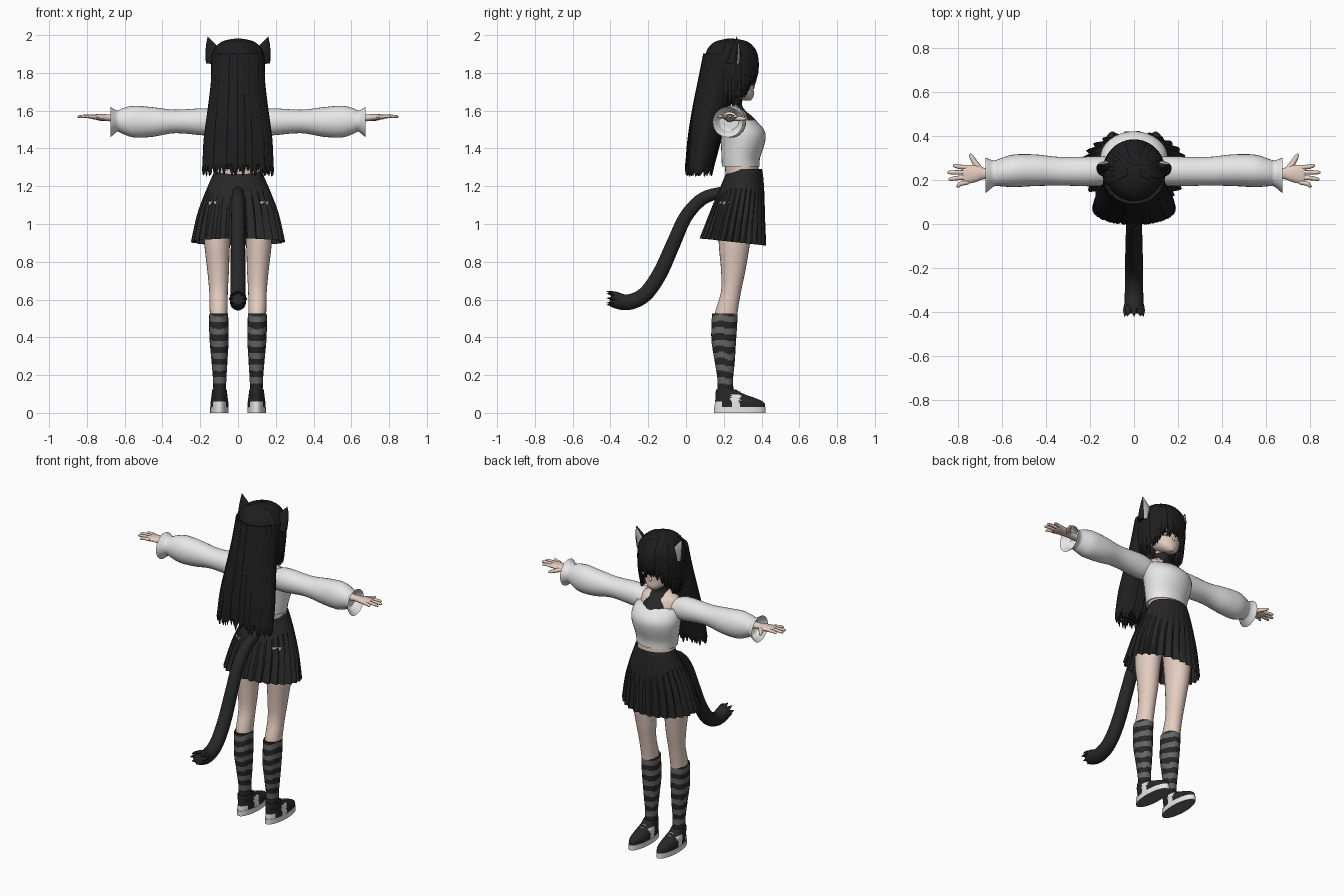
import bpy, bmesh, math, random
from mathutils import Vector

random.seed(4)
cube = bpy.data.objects.get("Cube")
if cube:
    bpy.data.objects.remove(cube)

X, Y, Z = Vector((1, 0, 0)), Vector((0, 1, 0)), Vector((0, 0, 1))


def material(name, r, g, b):
    m = bpy.data.materials.new(name)
    m.use_nodes = True
    m.diffuse_color = (r, g, b, 1)
    m.node_tree.nodes["Principled BSDF"].inputs["Base Color"].default_value = (r, g, b, 1)
    return m


HAIR = material("hair black", .013, .013, .014)
CLOTH = material("charcoal", .02, .02, .021)
SKIN = material("skin", .78, .61, .53)
WHITE = material("knit white", .8, .8, .8)
GREY = material("stripe grey", .13, .13, .13)
FUR = material("ear fur grey", .42, .40, .40)
LIP = material("lip pink", .55, .25, .23)


def smooth(rows, steps):
    """Catmull-Rom interpolation of equal-length number rows."""
    out = []
    for i in range(len(rows) - 1):
        quad = [rows[max(i - 1, 0)], rows[i], rows[i + 1], rows[min(i + 2, len(rows) - 1)]]
        for k in range(steps):
            t = k / steps
            out.append([b + t * (c - a + t * (2 * a - 5 * b + 4 * c - d + t * (3 * (b - c) + d - a))) / 2
                        for a, b, c, d in zip(*quad)])
    return out + [list(rows[-1])]


def bridge(bm, rings, caps=True):
    vs = [[bm.verts.new(p) for p in ring] for ring in rings]
    n = len(vs[0])
    for low, high in zip(vs, vs[1:]):
        for i in range(n):
            j = (i + 1) % n
            bm.faces.new((low[i], low[j], high[j], high[i]))
    if caps:
        bm.faces.new(vs[0][::-1])
        bm.faces.new(vs[-1])


def sweep(bm, rows, side=X, axis=None, n=20, steps=4, caps=True):
    """Elliptic sections along rows of (x, y, z, radius along side, other radius)."""
    rows = smooth(rows, steps)
    pts = [Vector(r[:3]) for r in rows]
    rings = []
    for i, (p, r) in enumerate(zip(pts, rows)):
        t = axis or (pts[min(i + 1, len(pts) - 1)] - pts[max(i - 1, 0)]).normalized()
        s = (side - t * side.dot(t)).normalized()
        u = t.cross(s)
        a, b = max(r[3], .0008), max(r[4], .0008)
        rings.append([p + s * a * math.cos(q) + u * b * math.sin(q)
                      for q in (math.tau * k / n for k in range(n))])
    bridge(bm, rings, caps)


def finish(bm, name, mats, rule=None, angle=50):
    bmesh.ops.recalc_face_normals(bm, faces=bm.faces)
    if rule:
        for f in bm.faces:
            f.material_index = rule(f.calc_center_median())
    me = bpy.data.meshes.new(name)
    bm.to_mesh(me)
    bm.free()
    for m in mats:
        me.materials.append(m)
    ob = bpy.data.objects.new(name, me)
    bpy.context.collection.objects.link(ob)
    bpy.ops.object.select_all(action='DESELECT')
    ob.select_set(True)
    bpy.context.view_layer.objects.active = ob
    bpy.ops.object.shade_smooth_by_angle(angle=math.radians(angle))


def part(name, mat, rows, **kw):
    bm = bmesh.new()
    sweep(bm, rows, **kw)
    finish(bm, name, [mat])


def stack(name, mat, rows, **kw):
    """Upright body part from (z, centre y, half width, half depth)."""
    part(name, mat, [(0, y, z, a, b) for z, y, a, b in rows], axis=Z, n=32, **kw)


# Torso, collar, sweater and head
stack("body", SKIN, [(1.2, .3, .12, .085), (1.36, .29, .12, .09), (1.5, .27, .125, .09),
                     (1.58, .25, .122, .075), (1.61, .245, .085, .05), (1.64, .24, .045, .045),
                     (1.72, .25, .045, .045)])
stack("collar", CLOTH, [(1.5, .29, .085, .1), (1.55, .28, .085, .09), (1.6, .255, .065, .06),
                        (1.63, .247, .05, .05), (1.66, .25, .048, .048)])
stack("sweater", WHITE, [(1.305, .29, .128, .1), (1.35, .29, .135, .102), (1.42, .3, .148, .115),
                         (1.47, .3, .154, .122), (1.51, .288, .15, .118), (1.55, .265, .14, .1)])
stack("head", SKIN, [(1.655, .325, .02, .02), (1.68, .297, .058, .062), (1.72, .265, .088, .093),
                     (1.78, .25, .105, .11), (1.85, .25, .11, .115), (1.93, .25, .08, .08)])
part("nose", SKIN, [(0, .345, 1.75, .006, .006), (0, .357, 1.725, .009, .008), (0, .35, 1.715, .004, .003)], n=10)
part("mouth", LIP, [(0, .344, 1.69, .014, .003), (0, .353, 1.69, .014, .003)], n=12, steps=1)

# Pleated skirt
bm = bmesh.new()
rings = []
pleats = 28
for z, cy, a, b in smooth([(1.29, .31, .122, .092), (1.25, .307, .138, .102), (1.16, .292, .175, .122),
                           (1.05, .272, .212, .143), (.905, .248, .24, .17)], 4):
    depth = .1 * min(1, (1.27 - z) / .35) if z < 1.27 else 0
    ring = []
    for k in range(pleats * 4):
        q = math.tau * k / (pleats * 4)
        f = 1 + depth * ((0, .45, .9, 1)[k % 4] - .6)
        drop = .018 * math.sin(q) * (1.29 - z) / .38
        ring.append((a * f * math.cos(q), cy + b * f * math.sin(q), z - drop))
    rings.append(ring)
bridge(bm, rings, caps=False)
finish(bm, "skirt", [CLOTH], angle=25)


def sock_rule(c):
    wave = .006 * math.sin(c.y * 60)
    return int((c.z + wave - .12) % .066 < .034)


def shoe_rule(c):
    return int(.235 < c.y < .285 and c.z < .095 or c.y < .19 and c.z < .06)


# Arms, legs and shoes, built once per side
for tag, s in (("left", 1), ("right", -1)):
    part(tag + "_sleeve", WHITE, [(s * x, y, z, a, b) for x, y, z, a, b in (
        (.1, .245, 1.53, .06, .06), (.17, .24, 1.54, .068, .072), (.33, .24, 1.543, .065, .062),
        (.45, .245, 1.54, .072, .078), (.55, .242, 1.542, .074, .084), (.61, .235, 1.545, .063, .068),
        (.64, .23, 1.545, .06, .056), (.675, .222, 1.54, .08, .08), (.665, .222, 1.54, .072, .072),
        (.63, .23, 1.545, .05, .048))], side=Y, axis=X * s, n=28)

    bm = bmesh.new()
    sweep(bm, [(s * .6, .232, 1.56, .026, .022), (s * .68, .23, 1.562, .025, .018),
               (s * .72, .23, 1.565, .038, .017), (s * .765, .225, 1.567, .042, .013),
               (s * .78, .224, 1.567, .036, .008)], side=Y, n=16)
    for i in range(4):
        y, tip = .257 - .022 * i, (.825, .85, .845, .81)[i]
        sweep(bm, [(s * .755, y, 1.567, .011, .010), (s * (tip + .77) / 2, y - .004 * (i - 1), 1.57, .010, .009),
                   (s * (tip - .008), y - .009 * (i - 1), 1.568, .008, .007),
                   (s * tip, y - .01 * (i - 1), 1.567, .002, .002)], side=Y, n=8)
    sweep(bm, [(s * .70, .245, 1.56, .016, .014), (s * .725, .28, 1.558, .013, .012),
               (s * .742, .31, 1.557, .009, .008), (s * .748, .32, 1.557, .002, .002)], n=8)
    finish(bm, tag + "_hand", [SKIN])

    part(tag + "_leg", SKIN, [(s * x, y, z, a, b) for x, y, z, a, b in (
        (.095, .27, 1.12, .085, .095), (.11, .257, .92, .07, .085), (.105, .25, .75, .057, .064),
        (.103, .238, .64, .049, .053), (.102, .212, .52, .047, .06), (.1, .21, .4, .04, .055))],
        axis=Z, n=24)

    bm = bmesh.new()
    sweep(bm, [(s * x, y, z, a, b) for x, y, z, a, b in (
        (.097, .21, .09, .034, .045), (.097, .208, .17, .035, .041), (.098, .205, .27, .042, .053),
        (.1, .2, .38, .05, .065), (.102, .203, .47, .051, .068), (.102, .205, .525, .05, .067))],
        axis=Z, n=24, steps=14)
    finish(bm, tag + "_sock", [GREY, CLOTH], sock_rule)

    bm = bmesh.new()
    sweep(bm, [(s * .098, y, z, a, b) for y, z, a, b in (
        (.285, .028, .047, .134), (.283, .055, .047, .13), (.262, .078, .044, .106),
        (.228, .102, .041, .072), (.212, .125, .038, .052))], axis=Z, n=40)
    finish(bm, tag + "_shoe", [CLOTH, WHITE], shoe_rule)
    bm = bmesh.new()
    sweep(bm, [(s * .098, .285, z, .049, .137) for z in (0, .032)], axis=Z, n=40, steps=1)
    finish(bm, tag + "_sole", [WHITE, GREY], lambda c: int(c.z < .001))

    bm = bmesh.new()
    for i in range(3):
        y, z = .285 + .02 * i, .112 - .011 * i
        sweep(bm, [(s * .098 - .024, y - .006, z - .014, .004, .003), (s * .098, y, z, .004, .003),
                   (s * .098 + .024, y - .006, z - .014, .004, .003)], side=Y, n=6)
    finish(bm, tag + "_laces", [WHITE])

    # Eye and pointed ear with a fur lining
    part(tag + "_eye_white", WHITE, [(s * .044, .342, 1.748, .02, .011), (s * .044, .352, 1.748, .019, .01)],
         n=16, steps=1)
    part(tag + "_iris", CLOTH, [(s * .043, .345, 1.749, .01, .01), (s * .043, .355, 1.749, .009, .01)],
         n=14, steps=1)
    part(tag + "_lash", HAIR, [(s * .045, .34, 1.761, .023, .004), (s * .045, .356, 1.761, .022, .004)],
         n=12, steps=1)
    ear = [(s * .108, .245, 1.85, .062, .035), (s * .122, .255, 1.9, .05, .027),
           (s * .143, .265, 1.95, .026, .014), (s * .16, .268, 1.993, 0, 0)]
    part(tag + "_ear", HAIR, ear, axis=Z, n=14)
    part(tag + "_ear_fur", FUR, [(x, y + b * .7, z - .003, a * .68, b * .5) for x, y, z, a, b in ear],
         axis=Z, n=12)

# Hair: crown, long back volume, then separate locks
stack("hair_crown", HAIR, [(1.82, .225, .132, .125), (1.88, .235, .134, .134), (1.93, .238, .118, .122),
                           (1.965, .236, .078, .082), (1.982, .235, .015, .015)])
curtain = [(1.9, .21, .125, .105), (1.75, .165, .13, .09), (1.6, .13, .148, .085),
           (1.45, .098, .168, .076), (1.32, .075, .174, .064)]
stack("hair_back", HAIR, curtain)

bm = bmesh.new()
locks = 54
for k in range(locks):
    q = math.tau * (k + random.uniform(-.3, .3)) / locks
    d = Vector((math.cos(q), math.sin(q), 0))
    rows = [((a + .006) * d.x, y + (b + .006) * d.y, z, .017, .009) for z, y, a, b in curtain]
    end = random.uniform(1.25, 1.29)
    rows.append((.185 * d.x, .07 + .07 * d.y, end + .03, .010, .006))
    rows.append((.184 * d.x, .068 + .068 * d.y, end, .003, .002))
    sweep(bm, rows, side=Vector((-d.y, d.x, 0)), n=6, steps=3)
finish(bm, "hair_back_locks", [HAIR])

bm = bmesh.new()
for k in range(33):
    q = math.radians(-112 + 7 * k + random.uniform(-2, 2))
    d = Vector((math.sin(q), math.cos(q), 0))
    side = min(1, max(0, (abs(q) - .45) / .7))
    tip = 1.755 - .11 * side + random.uniform(-.025, .015)
    rows = [(d.x * r, .238 + d.y * r * 1.03, z, w, .009) for r, z, w in (
        (.03, 1.972, .008), (.085, 1.957, .013), (.123, 1.915, .017), (.135, 1.86, .019),
        (.133, (1.86 + tip) / 2, .016), (.124, tip + .02, .009), (.118, tip, .001))]
    sweep(bm, rows, side=Vector((d.y, -d.x, 0)), n=6, steps=3)
finish(bm, "hair_fringe", [HAIR])

# Curved tail with a tufted end
bm = bmesh.new()
sweep(bm, [(0, y, z, r, r) for y, z, r in (
    (.2, 1.17, .03), (.09, 1.135, .034), (.0, 1.04, .036), (-.065, .9, .038), (-.14, .735, .04),
    (-.22, .625, .041), (-.31, .585, .042), (-.385, .602, .043), (-.4, .606, .03))], n=18, steps=5)
for k in range(8):
    q = math.tau * k / 8
    u, v = math.cos(q), math.sin(q)
    sweep(bm, [(u * .027, -.36, .597 + v * .027, .016, .014), (u * .036, -.395, .605 + v * .033, .014, .009),
               (u * .044, -.422, .608 + v * .036, 0, 0)], n=6)
finish(bm, "tail", [CLOTH])
